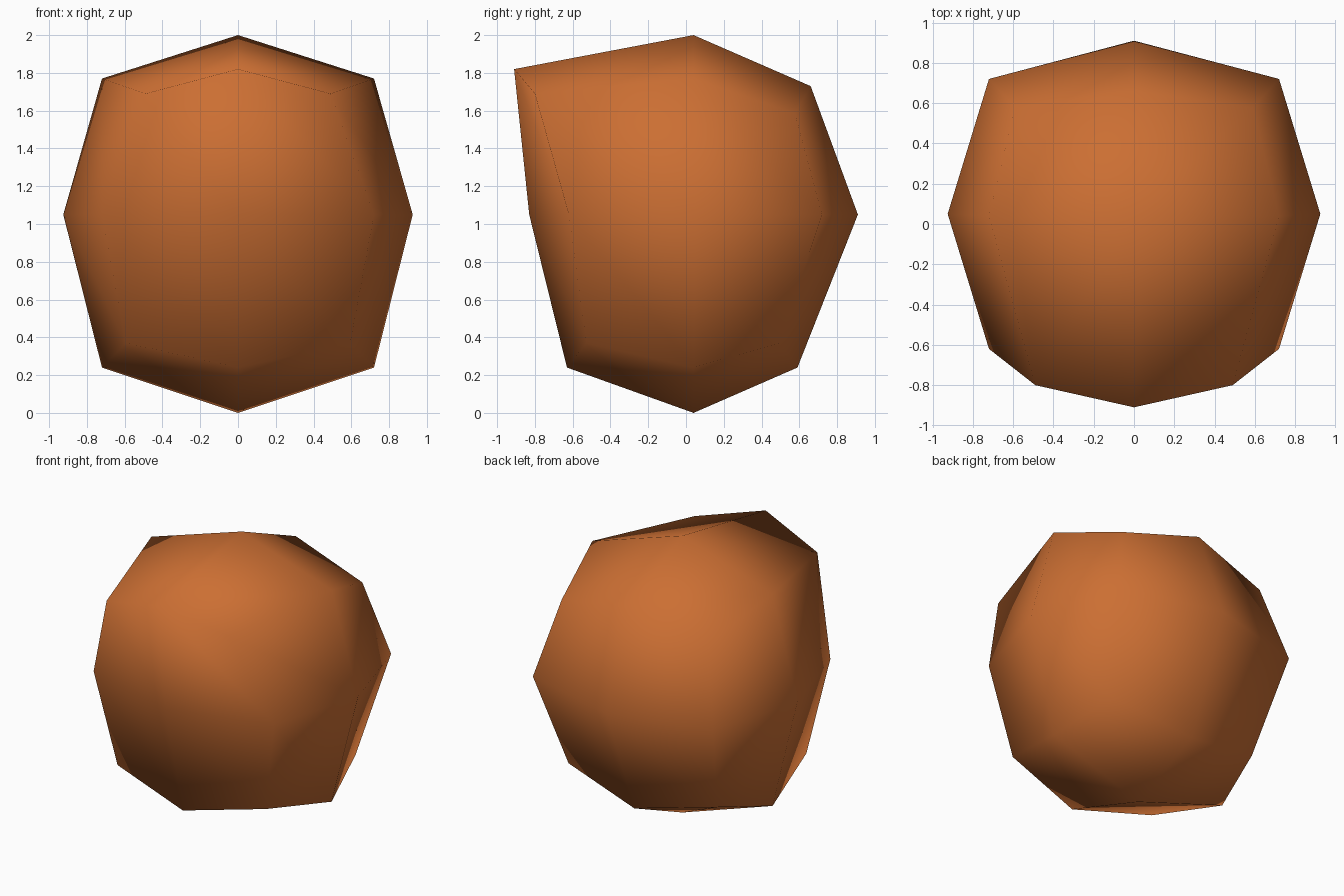
import bpy
import bmesh

if "Cube" in bpy.data.objects:
    bpy.data.objects.remove(bpy.data.objects["Cube"])

# Rust-orange surface
mat = bpy.data.materials.new("burnt_orange")
mat.diffuse_color = (0.6, 0.158, 0.033, 1.0)
mat.use_nodes = True
mat.node_tree.nodes["Principled BSDF"].inputs["Base Color"].default_value = mat.diffuse_color

# Rings of the lump, keyed by (front/back, bottom/top):
# point on the centre line (y, z), then the mirrored side point (x, y, z)
RINGS = {
    (-1, 1): ((-0.91, 1.82), (0.49, -0.80, 1.69)),
    (0, 1): ((0.04, 2.00), (0.72, 0.04, 1.77)),
    (1, 1): ((0.66, 1.73), (0.59, 0.577, 1.585)),
    (-1, 0): ((-0.83, 1.05), (0.72, -0.62, 1.05)),
    (0, 0): ((0.04, 1.05), (0.925, 0.05, 1.05)),
    (1, 0): ((0.91, 1.05), (0.72, 0.72, 1.05)),
    (-1, -1): ((-0.63, 0.24), (0.594, -0.527, 0.37)),
    (0, -1): ((0.04, 0.00), (0.72, 0.04, 0.24)),
    (1, -1): ((0.59, 0.24), (0.594, 0.493, 0.37)),
}

# Cube cut once each way, then rounded out to the ring points
bm = bmesh.new()
bmesh.ops.create_cube(bm, size=2)
bmesh.ops.subdivide_edges(bm, edges=bm.edges[:], cuts=1, use_grid_fill=True)
for v in bm.verts:
    i, j, k = (round(c) for c in v.co)
    mid, side = RINGS[(j, k)]
    v.co = (i * side[0], side[1], side[2]) if i else (0, mid[0], mid[1])
bmesh.ops.recalc_face_normals(bm, faces=bm.faces[:])
for f in bm.faces:
    f.smooth = True

mesh = bpy.data.meshes.new("rounded_block")
bm.to_mesh(mesh)
bm.free()
mesh.materials.append(mat)
block = bpy.data.objects.new("rounded_block", mesh)
bpy.context.collection.objects.link(block)
